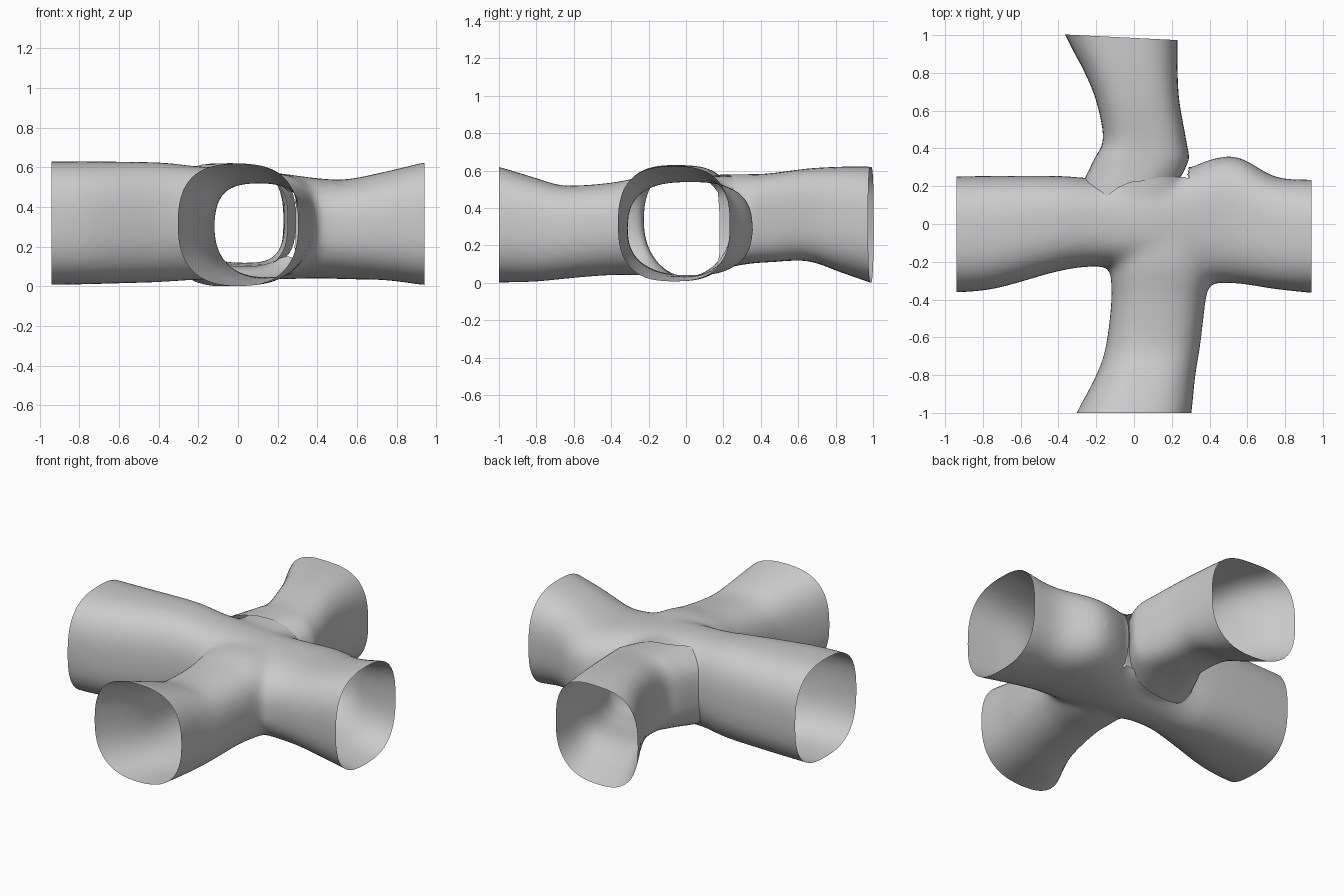
import bpy, bmesh, math

if "Cube" in bpy.data.objects:
    bpy.data.objects.remove(bpy.data.objects["Cube"])

N = 48  # points around each tube


def stations(keys, steps=6):
    """Catmull-Rom through (pos, side_lo, side_hi, z_lo, z_hi, squareness below) keys."""
    out = []
    for i in range(len(keys) - 1):
        p0, p1 = keys[max(i - 1, 0)], keys[i]
        p2, p3 = keys[i + 1], keys[min(i + 2, len(keys) - 1)]
        for s in range(steps):
            t = s / steps
            out.append([0.5 * (2 * b + (c - a) * t + (2 * a - 5 * b + 4 * c - d) * t * t
                               + (3 * b - a - 3 * c + d) * t ** 3)
                        for a, b, c, d in zip(p0, p1, p2, p3)])
    out.append(list(keys[-1]))
    return out


def loft(bm, keys, along_x, caps=True, jag=None, power=2.7):
    """Skin rounded-square rings along x or y; jag offsets the first rings."""
    rings = []
    for k, (pos, lo, hi, z0, z1, low_power) in enumerate(stations(keys)):
        ring = []
        for i in range(N):
            a = math.tau * i / N
            c, s = math.cos(a), math.sin(a)
            e = 2 / (power if s > 0 else low_power)
            side = (lo + hi) / 2 + (hi - lo) / 2 * math.copysign(abs(c) ** e, c)
            z = (z0 + z1) / 2 + (z1 - z0) / 2 * math.copysign(abs(s) ** e, s)
            p = pos
            if jag:
                f = i / N * len(jag)
                j = int(f)
                off = jag[j] + (jag[(j + 1) % len(jag)] - jag[j]) * (f - j)
                p += off * max(0, 1 - k / 8)
            ring.append(bm.verts.new((p, side, z) if along_x else (side, p, z)))
        rings.append(ring)
    for a, b in zip(rings, rings[1:]):
        for i in range(N):
            j = (i + 1) % N
            bm.faces.new((a[i], a[j], b[j], b[i]))
    if caps:
        bm.faces.new(rings[0])
        bm.faces.new(rings[-1])
    bmesh.ops.recalc_face_normals(bm, faces=bm.faces)


def make(name, bm):
    me = bpy.data.meshes.new(name)
    bm.to_mesh(me)
    bm.free()
    ob = bpy.data.objects.new(name, me)
    bpy.context.collection.objects.link(ob)
    bpy.ops.object.select_all(action='DESELECT')
    ob.select_set(True)
    bpy.context.view_layer.objects.active = ob
    return ob


# main body: cross tube, front arm and a short back stub, fused and blended
bm = bmesh.new()
loft(bm, [(-1.02, -.365, .25, .005, .63, 2.7), (-.75, -.345, .255, .01, .63, 2.7),
          (-.4, -.25, .255, .02, .625, 2.4), (-.2, -.225, .24, .03, .605, 2.0),
          (.05, -.24, .24, .03, .59, 2.1), (.25, -.28, .28, .035, .565, 2.3),
          (.4, -.31, .34, .04, .545, 2.5), (.55, -.315, .355, .035, .54, 2.5),
          (.75, -.345, .25, .03, .58, 2.6), (.94, -.365, .235, .005, .625, 2.7),
          (1.02, -.37, .235, 0, .635, 2.7)], True)
loft(bm, [(-1.08, -.34, .29, -.005, .635, 2.5), (-1, -.305, .305, 0, .62, 2.5),
          (-.8, -.2, .325, .005, .56, 2.4), (-.65, -.15, .35, .02, .52, 2.3),
          (-.4, -.12, .38, .04, .535, 2.2), (-.2, -.12, .41, .04, .57, 2.3),
          (.05, -.06, .32, .06, .57, 2.4)], False)
loft(bm, [(0, -.16, .22, .09, .57, 3), (.2, -.19, .25, .095, .57, 3),
          (.4, -.17, .25, .115, .575, 3)], False, power=3)
body = make("junction_body", bm)
rm = body.modifiers.new("fuse", 'REMESH')
rm.mode = 'VOXEL'
rm.voxel_size = 0.02
sm = body.modifiers.new("blend", 'SMOOTH')
sm.factor = 0.5
sm.iterations = 24
for m in ("fuse", "blend"):
    bpy.ops.object.modifier_apply(modifier=m)

# open the three arm ends and the back stub
bm = bmesh.new()
bm.from_mesh(body.data)


def slice_off(co, no, keep=lambda f: True):
    faces = [f for f in bm.faces if keep(f.calc_center_median())]
    geom = set(faces)
    for f in faces:
        geom.update(f.verts)
        geom.update(f.edges)
    bmesh.ops.bisect_plane(bm, geom=list(geom), plane_co=co, plane_no=no, clear_outer=True)


slice_off((-.94, 0, 0), (-1, 0, 0))
slice_off((.94, 0, 0), (1, 0, 0))
slice_off((0, -1, 0), (0, -1, 0))
slice_off((0, .25, 0), (0, 1, 0), lambda c: c.y > .15 and -.24 < c.x < .275)
bm.to_mesh(body.data)
bm.free()
bpy.ops.object.shade_smooth()

# back sleeve: separate skin with a ragged edge overlapping the body
bm = bmesh.new()
loft(bm, [(.2, -.29, .25, .075, .58, 2.8), (.33, -.22, .29, .1, .58, 3.2),
          (.45, -.165, .275, .11, .585, 3.3), (.65, -.2, .24, .115, .61, 3),
          (.83, -.275, .23, .055, .62, 2.7), (.985, -.365, .23, 0, .62, 2.5)],
     False, caps=False, power=2.9,
     jag=[.06, .03, .05, .02, -.1, -.03, -.02, -.02, -.03, -.01, .02, .04])
# slightly slanted end: the left side reaches a little further back
for v in bm.verts:
    if v.co.y > .9:
        v.co.y += -.05 * v.co.x * (v.co.y - .9) / .085
sleeve = make("back_sleeve", bm)
bpy.ops.object.shade_smooth_by_angle(angle=math.radians(40))
